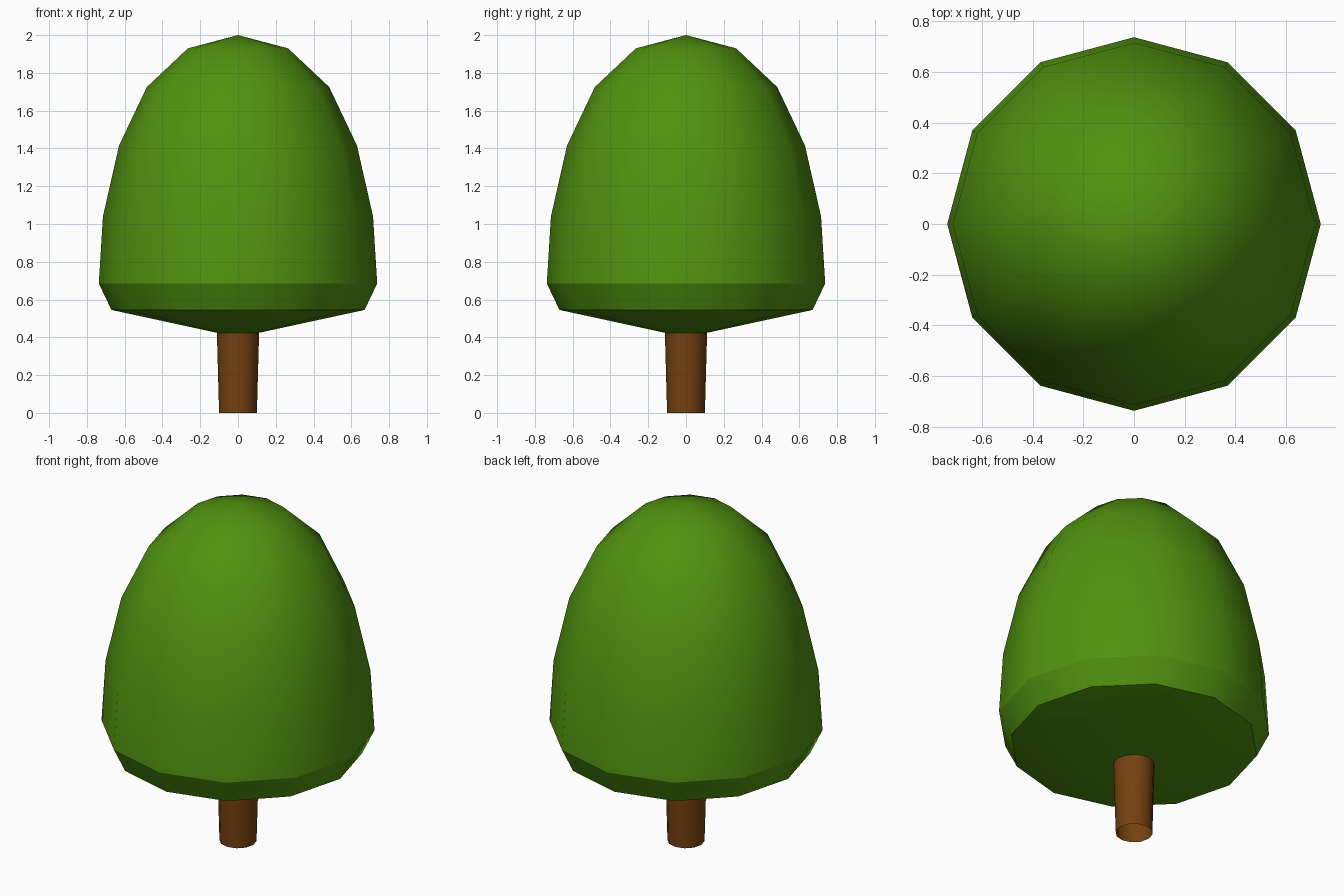
import bpy, bmesh, math

if "Cube" in bpy.data.objects:
    bpy.data.objects.remove(bpy.data.objects["Cube"])

SIDES = 12


def material(name, rgb):
    m = bpy.data.materials.new(name)
    m.diffuse_color = (*rgb, 1)
    m.use_nodes = True
    m.node_tree.nodes["Principled BSDF"].inputs["Base Color"].default_value = m.diffuse_color
    return m


def lathe(name, profile, mat, sharp_heights=()):
    """Turn a (radius, z) profile, listed bottom to top, around the z axis."""
    bm = bmesh.new()
    rings = []
    for r, z in profile:
        n = SIDES if r > 0 else 1
        rings.append([bm.verts.new((r * math.cos(math.tau * i / SIDES),
                                    r * math.sin(math.tau * i / SIDES), z))
                      for i in range(n)])
    for a, b in zip(rings, rings[1:]):
        for i in range(SIDES):
            j = (i + 1) % SIDES
            quad = [a[i % len(a)], a[j % len(a)], b[j % len(b)], b[i % len(b)]]
            bm.faces.new(list(dict.fromkeys(quad))).smooth = True
    # crisp horizontal rims
    for e in bm.edges:
        if any(all(abs(v.co.z - h) < 1e-4 for v in e.verts) for h in sharp_heights):
            e.smooth = False
    me = bpy.data.meshes.new(name)
    bm.to_mesh(me)
    bm.free()
    me.materials.append(mat)
    ob = bpy.data.objects.new(name, me)
    bpy.context.collection.objects.link(ob)
    return ob


leaf = material("leaf green", (0.082, 0.29, 0.005))
bark = material("bark brown", (0.175, 0.054, 0.005))

# Crown: shallow cone underside, short flared rim, tall dome
lathe("crown", [(0, 0.40), (0.67, 0.545), (0.737, 0.685), (0.715, 1.04),
                (0.63, 1.415), (0.483, 1.725), (0.265, 1.93), (0, 2.0)],
      leaf, (0.545, 0.685))

# Trunk: slightly wider at the top, open at the ground
lathe("trunk", [(0.10, 0.0), (0.112, 0.43)], bark)
